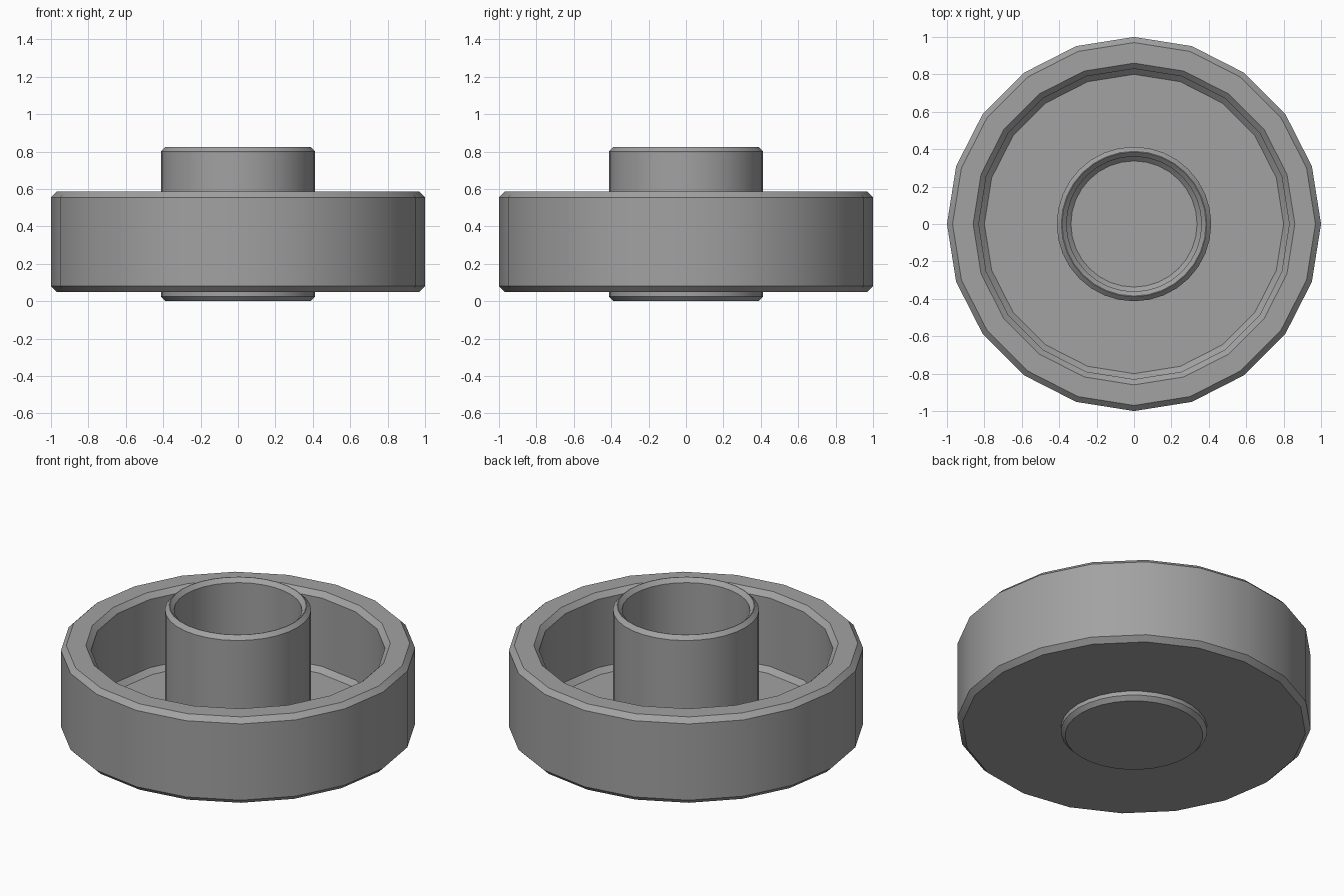
import bpy
import bmesh
from math import cos, sin, pi, radians

# Remove the default cube
cube = bpy.data.objects.get("Cube")
if cube:
    bpy.data.objects.remove(cube, do_unlink=True)

# Single plain grey material
grey = bpy.data.materials.new("mid_grey")
grey.use_nodes = True
colour = (0.36, 0.36, 0.36, 1.0)
grey.diffuse_color = colour
grey.node_tree.nodes["Principled BSDF"].inputs["Base Color"].default_value = colour


def lathe(name, profile, sides, capped):
    """Turn an outside-to-inside (radius, height) profile around z."""
    bm = bmesh.new()
    rings = []
    for r, z in profile:
        rings.append([bm.verts.new((r * cos(2 * pi * i / sides),
                                    r * sin(2 * pi * i / sides), z))
                      for i in range(sides)])
    for low, high in zip(rings, rings[1:]):
        for i in range(sides):
            j = (i + 1) % sides
            bm.faces.new((low[i], low[j], high[j], high[i]))
    if capped:
        bm.faces.new(rings[0][::-1])
        bm.faces.new(rings[-1])
    mesh = bpy.data.meshes.new(name)
    bm.to_mesh(mesh)
    bm.free()
    mesh.materials.append(grey)
    obj = bpy.data.objects.new(name, mesh)
    bpy.context.collection.objects.link(obj)
    bpy.ops.object.select_all(action='DESELECT')
    obj.select_set(True)
    bpy.context.view_layer.objects.active = obj
    bpy.ops.object.shade_smooth_by_angle(angle=radians(30))
    return obj


def cup_profile(outer, inner, bottom, floor, top, bevel, start, end):
    """Chamfered cup section, from underside centre round to inner floor."""
    return [
        (start, bottom), (outer - bevel, bottom), (outer, bottom + bevel),
        (outer, top - bevel), (outer - bevel, top),
        (inner + bevel, top), (inner, top - bevel),
        (inner, floor + bevel), (inner - bevel, floor), (end, floor),
    ]


# Wide tray whose floor runs in to meet the hub
tray = cup_profile(1.0, 0.83, 0.05, 0.10, 0.585, 0.03, 0.40, 0.40)
lathe("outer_tray", tray, 20, False)

# Thin-walled hub cup; its rim chamfers meet in a ridge, so drop doubled points
hub = cup_profile(0.413, 0.361, 0.0, 0.10, 0.825, 0.024, 0.389, 0.337)
lathe("centre_hub", hub[1:-1], 32, True)
